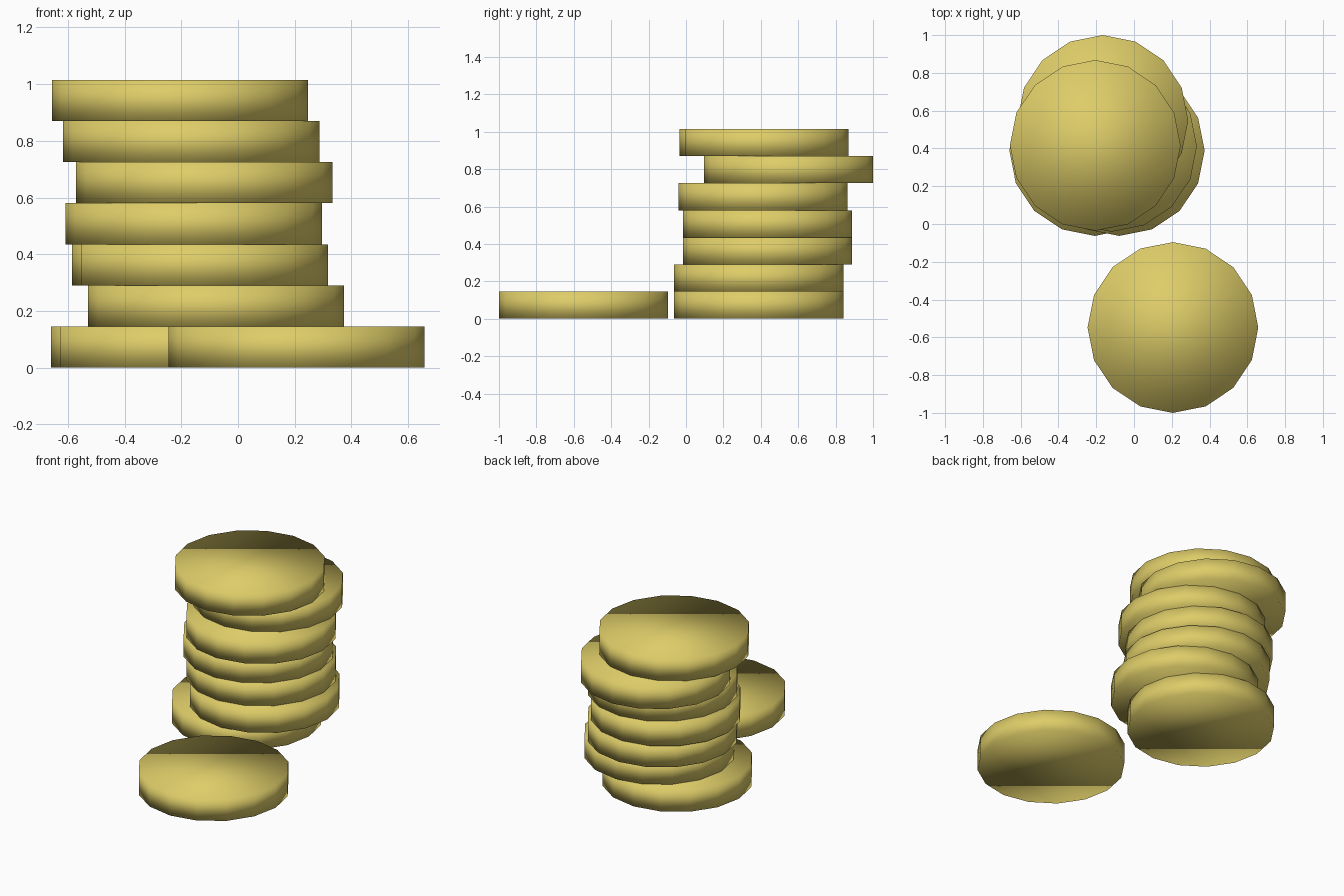
import bpy

if "Cube" in bpy.data.objects:
    bpy.data.objects.remove(bpy.data.objects["Cube"])

RADIUS = 0.452
THICK = 0.145

gold = bpy.data.materials.new("gold")
gold.diffuse_color = (0.73, 0.61, 0.14, 1)
gold.use_nodes = True
gold.node_tree.nodes["Principled BSDF"].inputs["Base Color"].default_value = gold.diffuse_color


def coin(name, x, y, level):
    # 16-sided disc with a vertex on each axis, smooth shaded all over
    bpy.ops.mesh.primitive_cylinder_add(
        vertices=16, radius=RADIUS, depth=THICK,
        location=(x, y, (level + 0.5) * THICK))
    ob = bpy.context.object
    ob.name = name
    ob.data.materials.append(gold)
    bpy.ops.object.shade_smooth()


# Untidy stack, bottom to top
stack = [(-0.208, 0.389), (-0.078, 0.389), (-0.134, 0.435), (-0.156, 0.435),
         (-0.119, 0.411), (-0.165, 0.548), (-0.205, 0.416)]
for i, (x, y) in enumerate(stack):
    coin(f"stacked_coin_{i + 1}", x, y, i)

# Single coin lying in front
coin("loose_coin", 0.206, -0.548, 0)
